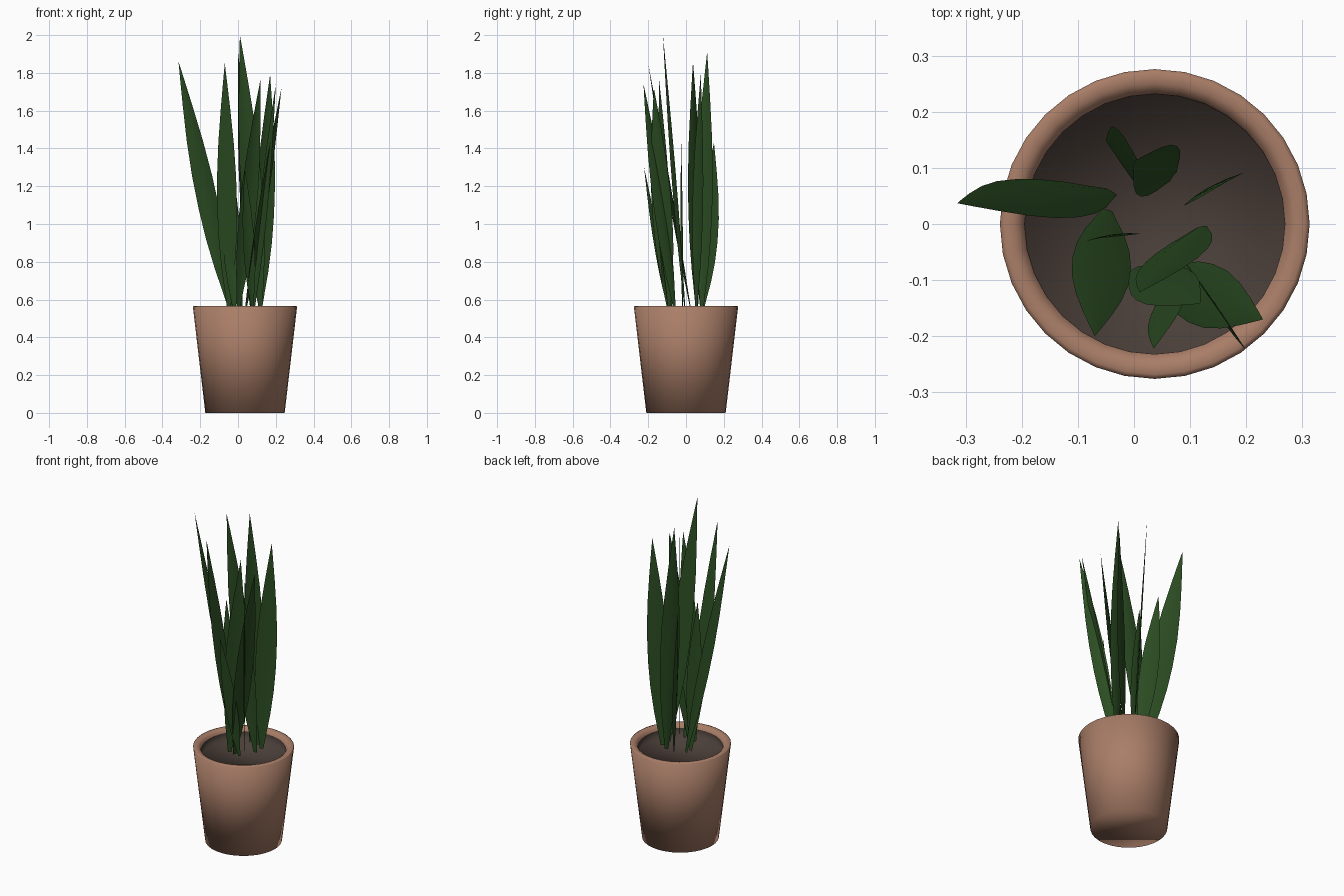
import bpy, math
from mathutils import Vector

if "Cube" in bpy.data.objects:
    bpy.data.objects.remove(bpy.data.objects["Cube"])

def material(name, rgb):
    m = bpy.data.materials.new(name)
    m.diffuse_color = (*rgb, 1)
    m.use_nodes = True
    m.node_tree.nodes["Principled BSDF"].inputs["Base Color"].default_value = m.diffuse_color
    return m

CLAY = material("clay", (0.40, 0.208, 0.138))
SOIL = material("soil", (0.07, 0.05, 0.041))
GREEN = material("leaf green", (0.024, 0.073, 0.016))

def add_mesh(name, verts, faces, mat, angle):
    me = bpy.data.meshes.new(name)
    me.from_pydata(verts, [], faces)
    me.materials.append(mat)
    ob = bpy.data.objects.new(name, me)
    bpy.context.collection.objects.link(ob)
    bpy.ops.object.select_all(action='DESELECT')
    ob.select_set(True)
    bpy.context.view_layer.objects.active = ob
    bpy.ops.object.shade_smooth_by_angle(angle=math.radians(angle))
    return ob

CX, SIDES = 0.037, 32

def lathe(name, profile, mat, cap_start=False, cap_end=False):
    """Spin (radius, z) points around the pot axis."""
    verts = [(CX + r * math.cos(2 * math.pi * i / SIDES),
              r * math.sin(2 * math.pi * i / SIDES), z)
             for r, z in profile for i in range(SIDES)]
    faces = []
    for k in range(len(profile) - 1):
        for i in range(SIDES):
            j = (i + 1) % SIDES
            a, b = k * SIDES, (k + 1) * SIDES
            faces.append((a + i, a + j, b + j, b + i))
    if cap_start:
        faces.append(tuple(reversed(range(SIDES))))
    if cap_end:
        last = (len(profile) - 1) * SIDES
        faces.append(tuple(range(last, last + SIDES)))
    return add_mesh(name, verts, faces, mat, 180)

# Tapered pot with a soft rim rolling inward
lathe("pot", [(0.21, 0), (0.276, 0.563), (0.268, 0.567), (0.250, 0.566),
              (0.238, 0.558), (0.232, 0.545)], CLAY, cap_start=True)

# Soil: dark inner wall and the ground inside the pot
lathe("soil", [(0.232, 0.545), (0.231, 0.50)], SOIL, cap_end=True)

# Sword leaves: base xy, tip xyz, half-width direction xy
LEAVES = [
    ((-0.040, 0.058), (-0.315, 0.037, 1.86), (0.055, -0.034)),
    ((-0.048, 0.025), (-0.070, -0.200, 1.85), (0.052, -0.010)),
    ((0.120, -0.005), (0.010, -0.122, 2.00), (0.055, 0.012)),
    ((0.000, -0.080), (0.118, -0.142, 1.76), (0.045, 0.028)),
    ((0.085, -0.060), (0.200, -0.225, 1.74), (0.022, -0.035)),
    ((0.040, -0.090), (0.230, -0.170, 1.72), (0.022, 0.052)),
    ((0.118, 0.055), (0.170, 0.078, 1.79), (0.050, 0.028)),
    ((0.070, 0.085), (0.000, 0.112, 1.91), (0.032, 0.045)),
    ((0.020, 0.085), (-0.050, 0.148, 1.43), (-0.022, 0.055)),
    ((-0.020, -0.018), (-0.060, -0.025, 1.43), (0.045, 0.006)),
    ((0.075, -0.095), (0.035, -0.222, 1.30), (0.030, 0.015)),
]
# Position along the leaf and share of full width
OUTLINE = [(0, .18), (.07, .38), (.16, .66), (.28, .9), (.4, 1),
           (.54, .97), (.68, .78), (.82, .47), (.93, .19)]
BASE_Z, CUP, COLS = 0.55, 0.12, 5

for n, (base, tip, half) in enumerate(LEAVES, 1):
    b, t = Vector((*base, BASE_Z)), Vector(tip)
    w = Vector((*half, 0))
    normal = w.cross(t - b).normalized()
    verts, faces = [], []
    for s, width in OUTLINE:
        for c in range(COLS):
            u = 2 * c / (COLS - 1) - 1
            cup = normal * (u * u - 0.5) * CUP * w.length * width
            verts.append(b.lerp(t, s) + w * u * width + cup)
    verts.append(t)
    rows = len(OUTLINE)
    for r in range(rows - 1):
        for c in range(COLS - 1):
            a = r * COLS + c
            faces.append((a, a + 1, a + COLS + 1, a + COLS))
    for c in range(COLS - 1):
        a = (rows - 1) * COLS + c
        faces.append((a, a + 1, len(verts) - 1))
    add_mesh(f"leaf_{n}", verts, faces, GREEN, 60)
